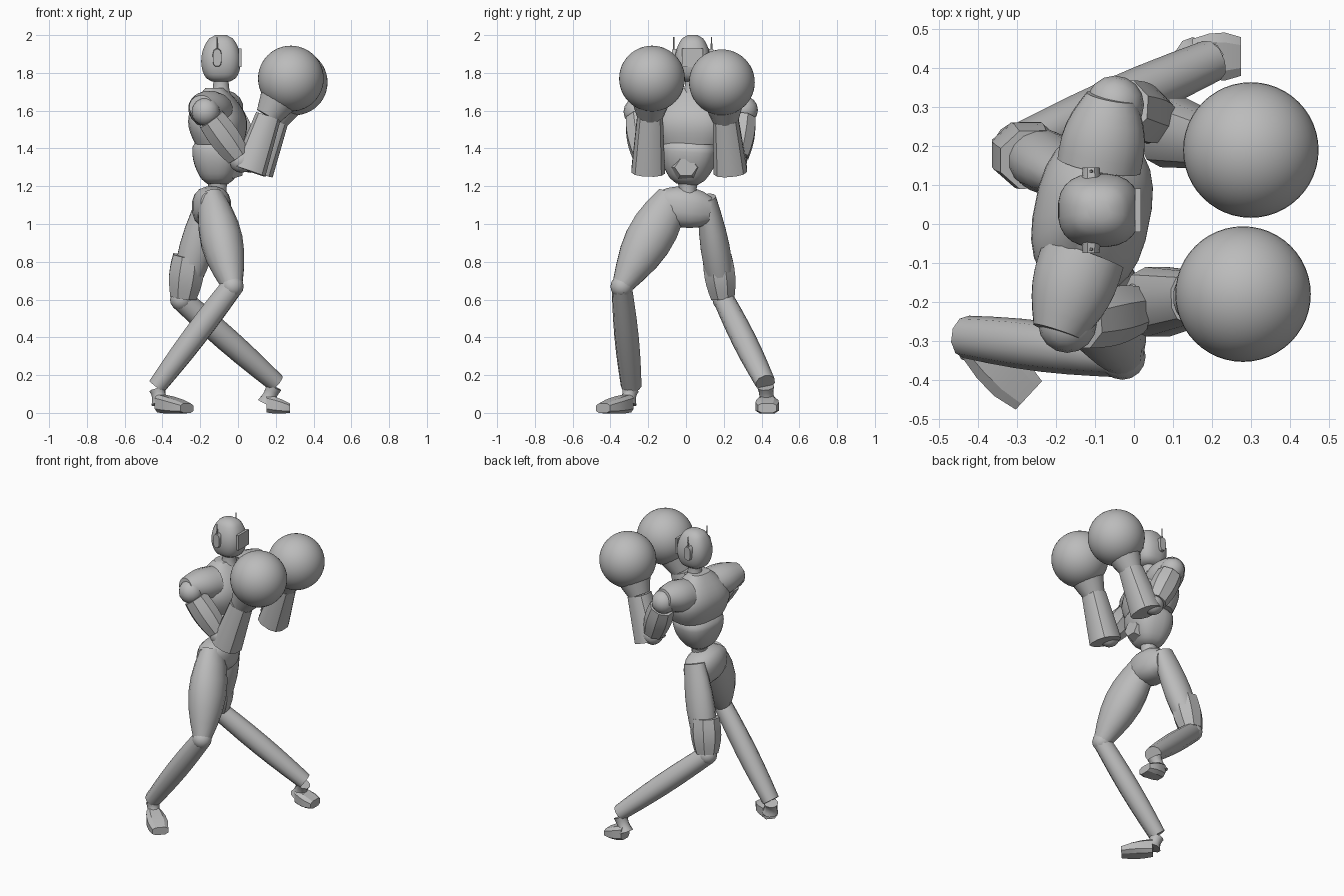
import bpy
import bmesh
from math import cos, sin, pi, copysign
from mathutils import Vector

default_cube = bpy.data.objects.get("Cube")
if default_cube:
    bpy.data.objects.remove(default_cube, do_unlink=True)

GREY = (0.5, 0.5, 0.5, 1)
grey = bpy.data.materials.new("robot grey")
grey.use_nodes = True
grey.diffuse_color = GREY
grey.node_tree.nodes["Principled BSDF"].inputs["Base Color"].default_value = GREY

UP = Vector((0, 0, 1))
FORWARD = Vector((1, 0, 0))
SIDEWAYS = Vector((0, 1, 0))
CHEST_FORWARD = Vector((1, -0.2, 0)).normalized()


def finish(name, bm, angle):
    """Turn the bmesh into a grey object, smooth with sharp edges kept."""
    bmesh.ops.recalc_face_normals(bm, faces=bm.faces)
    mesh = bpy.data.meshes.new(name)
    bm.to_mesh(mesh)
    bm.free()
    mesh.materials.append(grey)
    part = bpy.data.objects.new(name, mesh)
    bpy.context.collection.objects.link(part)
    bpy.ops.object.select_all(action="DESELECT")
    part.select_set(True)
    bpy.context.view_layer.objects.active = part
    bpy.ops.object.shade_smooth_by_angle(angle=angle)


def tube(name, start, end, start_radius, end_radius, bulge=0, power=1, depth=1,
         end_depth=None, ref=FORWARD, level=False, sides=16, steps=6, square=1, angle=0.7):
    """Tapered, bulging limb. Radii run along ref; depth widens it across ref."""
    bm = bmesh.new()
    start, end = Vector(start), Vector(end)
    direction = (end - start).normalized()
    u = ref if level else (ref - direction * direction.dot(ref)).normalized()
    v = direction.cross(u).normalized()
    end_depth = end_depth or depth
    rings = []
    for i in range(steps + 1):
        t = i / steps
        swell = max(sin(pi * t), 0) ** power
        radius = start_radius + (end_radius - start_radius) * t + bulge * swell
        across = radius * (depth + (end_depth - depth) * t)
        centre = start.lerp(end, t)
        ring = []
        for k in range(sides):
            a = 2 * pi * (k + 0.5) / sides
            c, s = (copysign(abs(f) ** square, f) for f in (cos(a), sin(a)))
            ring.append(bm.verts.new(centre + u * c * radius + v * s * across))
        rings.append(ring)
    for lower, upper in zip(rings, rings[1:]):
        for k in range(sides):
            j = (k + 1) % sides
            bm.faces.new((lower[k], lower[j], upper[j], upper[k]))
    bm.faces.new(rings[0])
    bm.faces.new(rings[-1])
    finish(name, bm, angle)


def ball(name, centre, radius, segments=16):
    bm = bmesh.new()
    bmesh.ops.create_uvsphere(bm, u_segments=segments, v_segments=segments // 2, radius=radius)
    bmesh.ops.translate(bm, verts=bm.verts, vec=centre)
    finish(name, bm, angle=0.7)


# Head, face plate and neck
head = Vector((-0.09, 0.035, 1.88))
tube("head", head - UP * 0.125, head + UP * 0.12, 0.05, 0.03, bulge=0.065, power=0.5,
     depth=0.9, level=True, sides=24, steps=14, square=0.8)
face = head + FORWARD * 0.1
tube("face_plate", face - UP * 0.05, face + UP * 0.05, 0.008, 0.008, depth=7,
     level=True, sides=4, steps=1, square=0.01)
tube("neck", head - UP * 0.22, head - UP * 0.08, 0.06, 0.045, bulge=-0.01)

# Ears with antennas
for side, sign in (("right", -1), ("left", 1)):
    outward = SIDEWAYS * sign
    ear = head + outward * 0.08 - FORWARD * 0.02
    tube(side + "_ear", ear, ear + outward * 0.03, 0.05, 0.045, depth=0.5,
         ref=UP, sides=12, steps=1, square=0.7)
    mast = ear + outward * 0.02
    tube(side + "_antenna", mast, mast + UP * 0.11, 0.006, 0.003, sides=6, steps=1)

# Torso
tube("chest", (-0.1, 0.025, 1.42), (-0.12, 0.03, 1.72), 0.12, 0.05, bulge=0.06,
     depth=1.4, ref=CHEST_FORWARD, level=True, sides=24, steps=10, square=0.8)
tube("abdomen", (-0.11, 0.005, 1.21), (-0.1, 0.02, 1.43), 0.05, 0.12, bulge=0.04, power=0.5,
     depth=1.1, ref=CHEST_FORWARD, level=True, sides=20, steps=9, square=0.75)
tube("belt_plate", (-0.03, 0, 1.3), (0.025, 0, 1.3), 0.07, 0.05, depth=1.2,
     ref=UP, sides=6, steps=1, angle=0.3)
tube("waist", (-0.1, 0.01, 1.08), (-0.11, 0.01, 1.24), 0.06, 0.06, bulge=-0.015)

# Arms and gloves
arms = {
    "right": dict(root=(-0.13, -0.08, 1.6), shoulder=(-0.19, -0.26, 1.62), bend=(0, -0.22, 1.36),
                  elbow=(0.06, -0.2, 1.28), wrist=(0.16, -0.19, 1.57), fist=(0.28, -0.18, 1.77)),
    "left": dict(root=(-0.09, 0.15, 1.6), shoulder=(-0.06, 0.31, 1.63), bend=(0.05, 0.27, 1.36),
                 elbow=(0.1, 0.235, 1.28), wrist=(0.2, 0.21, 1.55), fist=(0.3, 0.19, 1.75)),
}
for side, joints in arms.items():
    root, shoulder, bend, elbow, wrist, fist = map(Vector, joints.values())
    tube(side + "_shoulder_cap", root, root.lerp(shoulder, 1.1), 0.1, 0.06,
         bulge=0.015, depth=1.1, ref=UP)
    ball(side + "_shoulder_joint", shoulder.lerp(bend, 0.1), 0.075)
    tube(side + "_upper_arm", shoulder.lerp(bend, 0.25), bend, 0.075, 0.065, bulge=0.012,
         depth=1.05, ref=SIDEWAYS, sides=8, angle=0.5)
    ball(side + "_elbow_joint", bend.lerp(elbow, 0.3), 0.065)
    tube(side + "_forearm", elbow, wrist, 0.092, 0.07, ref=SIDEWAYS,
         sides=12, square=0.8, angle=0.5)
    tube(side + "_cuff", wrist, wrist.lerp(fist, 0.4), 0.07, 0.1, ref=SIDEWAYS)
    ball(side + "_glove", fist, 0.174, segments=48)

# Pelvis bridging both hips
tube("pelvis", (-0.14, -0.16, 1.11), (-0.14, 0.13, 1.07), 0.06, 0.07, bulge=0.045,
     power=0.7, depth=0.95, ref=UP, square=0.8)

# Legs: thigh, knee, shin and foot
legs = {
    "right": dict(hip=(-0.14, -0.07, 1.14), knee=(-0.03, -0.34, 0.67), ankle=(-0.43, -0.29, 0.14),
                  heel=(-0.41, -0.31, 0.05), toe=(-0.27, -0.44, 0.025)),
    "left": dict(hip=(-0.14, 0.11, 1.14), knee=(-0.3, 0.2, 0.6), ankle=(0.2, 0.42, 0.16),
                 heel=(0.15, 0.43, 0.05), toe=(0.275, 0.43, 0.025)),
}
for side, joints in legs.items():
    hip, knee, ankle, heel, toe = map(Vector, joints.values())
    slim = side == "left"
    tube(side + "_thigh", hip, knee, 0.07, 0.055, bulge=0.03 if slim else 0.05,
         depth=0.7 if slim else 1.25, end_depth=1)
    ball(side + "_knee", knee, 0.06)
    tube(side + "_shin", knee, ankle, 0.06, 0.05, bulge=0.01, depth=0.9,
         end_depth=1.1, ref=UP, sides=10)
    tube(side + "_ankle", ankle.lerp(heel, 0.2), heel, 0.045, 0.05, bulge=-0.01,
         ref=(toe - heel).normalized(), sides=10, steps=4)
    tube(side + "_foot", heel, toe, 0.05, 0.026, bulge=0.006, depth=0.95, end_depth=2, ref=UP,
         level=True, sides=8, steps=3, square=0.6, angle=0.4)

# Flared guard above the left knee
tube("left_knee_guard", (-0.26, 0.165, 0.83), (-0.29, 0.195, 0.61), 0.09, 0.075,
     bulge=0.015, depth=0.9, sides=8, angle=0.4)
